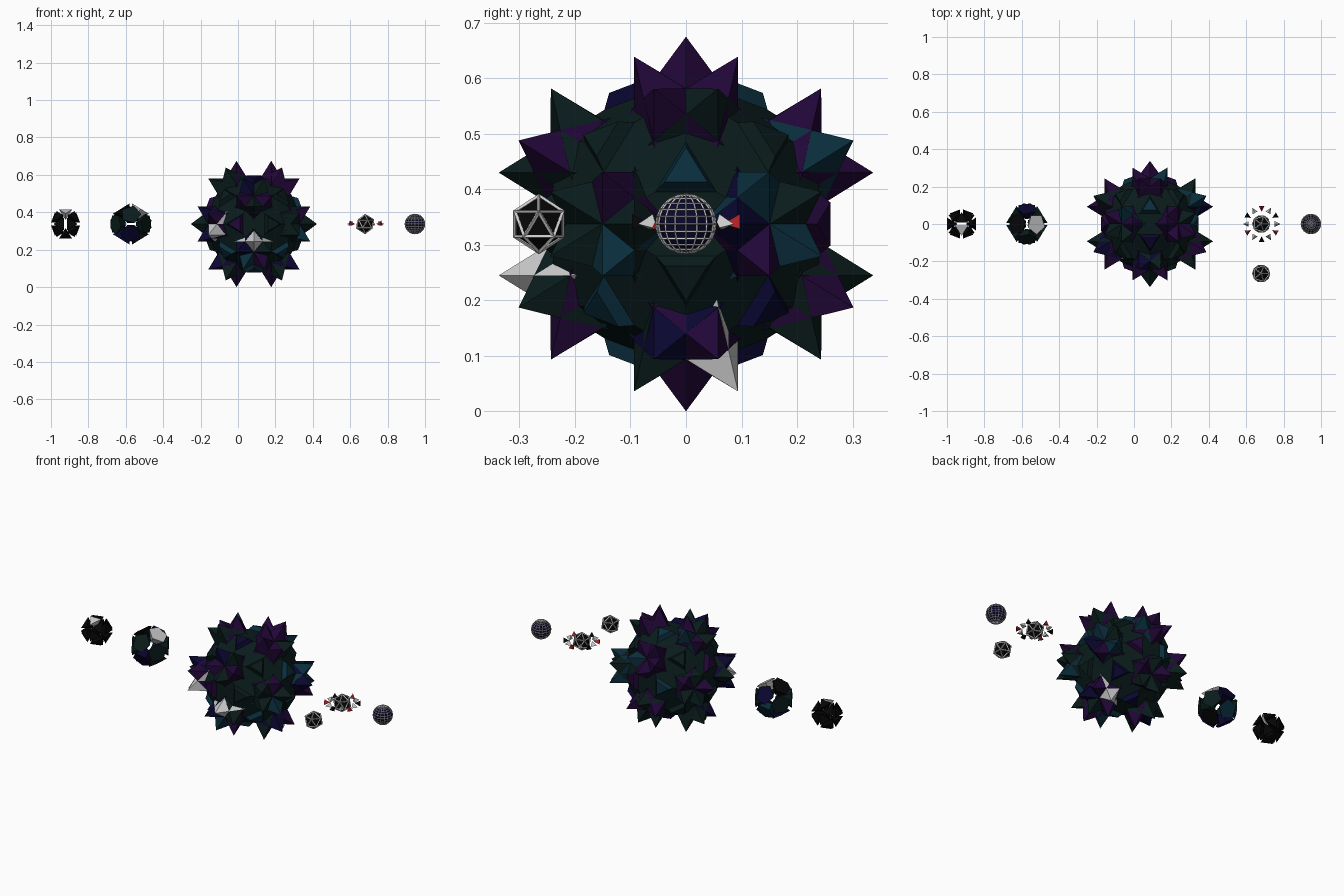
import bpy, bmesh, math, random
from mathutils import Vector, Matrix

if "Cube" in bpy.data.objects:
    bpy.data.objects.remove(bpy.data.objects["Cube"])

random.seed(11)
PHI = (1 + 5 ** 0.5) / 2
Z = 0.3375


def mat(name, c):
    m = bpy.data.materials.new(name)
    m.diffuse_color = (*c, 1)
    m.use_nodes = True
    m.node_tree.nodes["Principled BSDF"].inputs["Base Color"].default_value = m.diffuse_color
    return m


MATS = [mat("dark_teal", (.003, .011, .011)), mat("navy", (.003, .002, .03)),
        mat("purple", (.015, .002, .038)), mat("blue_teal", (.003, .026, .045)),
        mat("grey", (.6, .6, .6)), mat("black", (.002, .002, .002)),
        mat("red", (.4, .015, .02))]


def signs(v):
    # all sign changes and cyclic shifts of a coordinate triple
    out = []
    for k in range(3):
        w = [v[(i + k) % 3] for i in range(3)]
        for a in (1, -1):
            for b in (1, -1):
                for c in (1, -1):
                    p = Vector((w[0] * a, w[1] * b, w[2] * c))
                    if not any((p - q).length < 1e-6 for q in out):
                        out.append(p)
    return out


ICO = signs((1, 0, PHI))
DOD = signs((0, 1 / PHI, PHI)) + signs((1, 1, 1))
EDGES = [(a, b) for i, a in enumerate(ICO) for b in ICO[i + 1:] if abs((a - b).length - 2) < .01]


def add_hull(bm, pts, m):
    # convex flat-faced piece from a few points
    t = bmesh.new()
    for p in pts:
        t.verts.new(p)
    bmesh.ops.convex_hull(t, input=t.verts[:])
    bmesh.ops.dissolve_limit(t, angle_limit=.01, verts=t.verts[:], edges=t.edges[:])
    bmesh.ops.recalc_face_normals(t, faces=t.faces[:])
    vm = {v: bm.verts.new(v.co) for v in t.verts}
    for f in t.faces:
        bm.faces.new([vm[v] for v in f.verts]).material_index = m
    t.free()


def finish(name, bm, loc):
    me = bpy.data.meshes.new(name)
    bm.to_mesh(me)
    bm.free()
    for m in MATS:
        me.materials.append(m)
    ob = bpy.data.objects.new(name, me)
    ob.location = loc
    bpy.context.collection.objects.link(ob)
    return ob


# large ball core: rhombic triacontahedron
bm = bmesh.new()
d = 0.24
core = [v * (d / PHI) for v in ICO] + [v * (d / PHI) for v in DOD]
add_hull(bm, core, 0)
finish("spiky_ball_core", bm, (.085, 0, Z))

# large ball spikes: one pair of rhombic pyramids over each of the 30 core faces
bm = bmesh.new()
for i, (a, b) in enumerate(EDGES):
    n, x = (a + b).normalized(), (a - b).normalized()
    y = n.cross(x)
    for s in (1, -1):
        tip = n * .3375 + x * .0926 * s
        h = .16
        base = tip - n * h
        pts = [tip, base + x * h * .62, base - x * h * .62, base + y * h * .74, base - y * h * .74]
        add_hull(bm, pts, 4 if random.random() < .03 else random.choice((0, 0, 1, 2, 2, 3)))
finish("spiky_ball_points", bm, (.085, 0, Z))

# large ball wedges: three-sided blocks that fill the hollows between spikes
bm = bmesh.new()
for v in DOD:
    n = v.normalized()
    near = sorted(ICO, key=lambda w: -w.dot(n))[:3]
    pts = []
    for w in near:
        u = (w - n * w.dot(n)).normalized()
        pts += [n * .27 + u * .045, n * .21 + u * .09]
    add_hull(bm, pts, random.choice((0, 0, 1, 2, 3)))
finish("spiky_ball_wedges", bm, (.085, 0, Z))

# small black ball: 20 exploded triangular pyramids
bm = bmesh.new()
k = .066 / ICO[0].length
for n in DOD:
    near = sorted(ICO, key=lambda v: -v.dot(n))[:3]
    off = n.normalized() * .023
    m = 4 if (n.x == 0 and n.y < 0 and n.z > 1) else 5
    add_hull(bm, [v * k + off for v in near] + [off], m)
finish("exploded_black_ball", bm, (-.922, 0, Z))

# coloured wedge ball: 12 twisted pentagonal wedges around a hollow middle
bm = bmesh.new()
for i, v in enumerate(ICO):
    n = v.normalized()
    near = sorted(ICO, key=lambda w: -w.dot(v))[1:6]
    pts = []
    for w in near:
        u = (w - n * w.dot(n)).normalized()
        u = Matrix.Rotation(math.radians(20), 3, n) @ u
        pts += [n * .097 + u * .056, n * .045 + u * .024]
    m = 4 if (v.z > 1.5 and v.x > 0) else random.choice((0, 5, 0, 1, 3, 5))
    add_hull(bm, pts, m)
finish("wedge_ball", bm, (-.573, 0, Z))


def frame(name, loc, build, r, thick, inner):
    # grey lattice over a darker inner solid
    bm = bmesh.new()
    build(bm, r)
    ob = finish(name + "_frame", bm, loc)
    w = ob.modifiers.new("lattice", 'WIREFRAME')
    w.thickness = thick
    bm = bmesh.new()
    build(bm, r * .94)
    for f in bm.faces:
        f.material_index = inner
    finish(name + "_inside", bm, loc)
    for p in ob.data.polygons:
        p.material_index = 4


def ico(bm, r):
    bmesh.ops.create_icosphere(bm, subdivisions=1, radius=r)


def globe(bm, r):
    bmesh.ops.create_uvsphere(bm, u_segments=16, v_segments=12, radius=r)


frame("icosahedron", (.68, -.265, Z), ico, .051, .007, 5)
frame("ringed_icosahedron", (.68, 0, Z), ico, .051, .007, 5)
frame("globe", (.946, 0, Z), globe, .053, .004, 1)

# ring of small pyramids around the second icosahedron
bm = bmesh.new()
for i in range(12):
    R = Matrix.Rotation(math.tau * i / 12, 3, 'Z')
    s = 1 if i % 2 else -1
    c = .083
    pts = [Vector((c - .017 * s, 0, 0))]
    for q in range(3):
        t = math.tau * q / 3 + math.pi / 2
        pts.append(Vector((c + .014 * s, .018 * math.cos(t), .018 * math.sin(t))))
    add_hull(bm, [R @ p for p in pts], (4, 5, 4, 6)[i % 4])
finish("pyramid_ring", bm, (.682, 0, Z))
